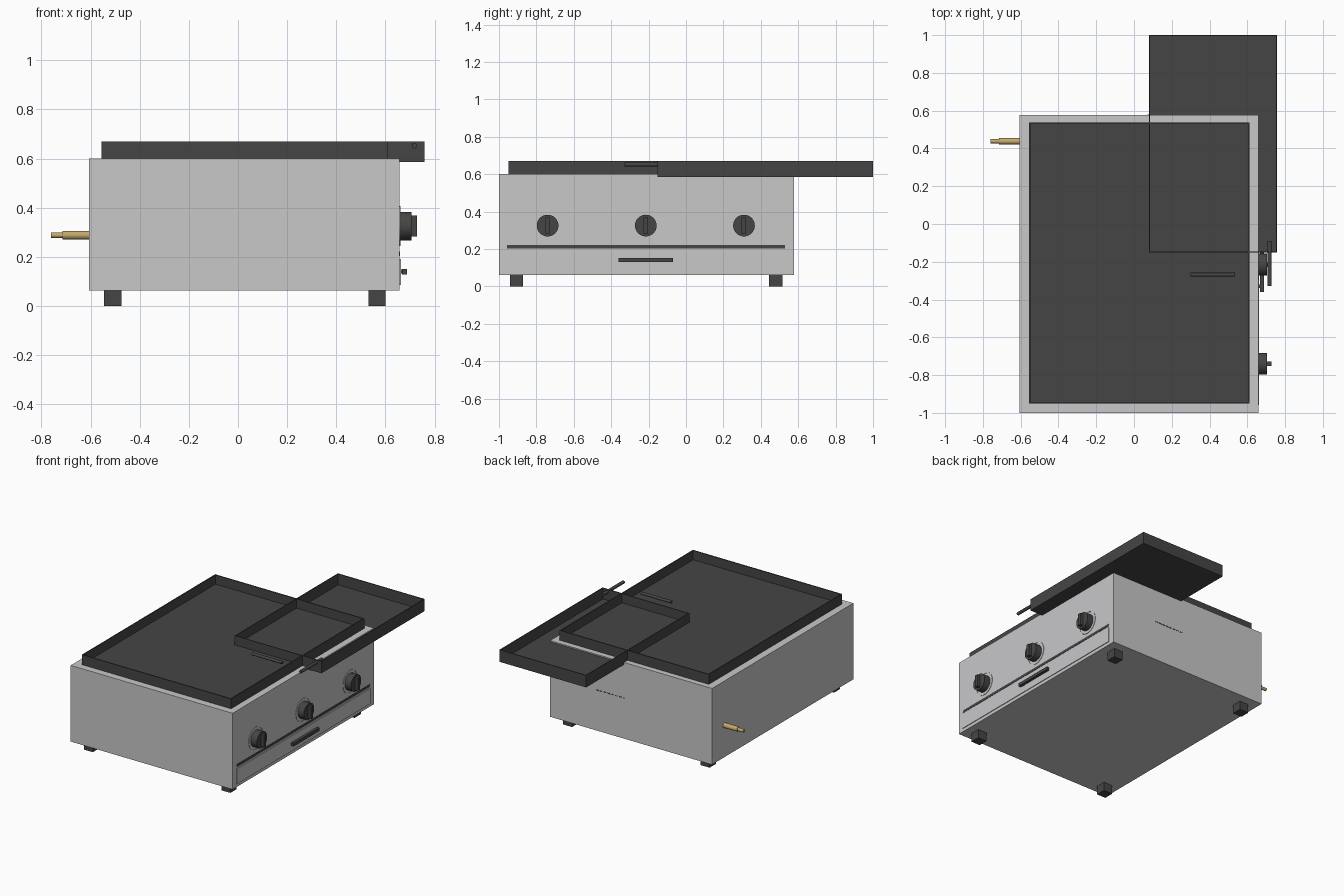
import bpy, bmesh, math
from mathutils import Vector

cube = bpy.data.objects.get("Cube")
if cube:
    bpy.data.objects.remove(cube, do_unlink=True)


def material(name, rgb):
    m = bpy.data.materials.new(name)
    m.use_nodes = True
    m.diffuse_color = (*rgb, 1)
    m.node_tree.nodes["Principled BSDF"].inputs["Base Color"].default_value = (*rgb, 1)
    return m


STEEL = material("brushed steel", (0.58, 0.58, 0.59))
DARK = material("dark iron", (0.06, 0.06, 0.06))
BRASS = material("brass", (0.55, 0.40, 0.15))


def finish(name, bm, mat, smooth=False):
    bmesh.ops.recalc_face_normals(bm, faces=bm.faces)
    mesh = bpy.data.meshes.new(name)
    bm.to_mesh(mesh)
    bm.free()
    mesh.materials.append(mat)
    ob = bpy.data.objects.new(name, mesh)
    bpy.context.collection.objects.link(ob)
    if smooth:
        bpy.ops.object.select_all(action='DESELECT')
        ob.select_set(True)
        bpy.context.view_layer.objects.active = ob
        bpy.ops.object.shade_smooth_by_angle(angle=math.radians(35))
    return ob


def box_mesh(lo, hi):
    lo, hi = Vector(lo), Vector(hi)
    bm = bmesh.new()
    bmesh.ops.create_cube(bm, size=1)
    bmesh.ops.scale(bm, vec=hi - lo, verts=bm.verts)
    bmesh.ops.translate(bm, vec=(lo + hi) / 2, verts=bm.verts)
    return bm


def box(name, lo, hi, mat):
    return finish(name, box_mesh(lo, hi), mat)


def tray(name, lo, hi, wall, floor):
    # Open pan: inset the top face and sink it to the floor height
    bm = box_mesh(lo, hi)
    bm.normal_update()
    top = [f for f in bm.faces if f.normal.z > 0.9]
    bmesh.ops.inset_region(bm, faces=top, thickness=wall, use_even_offset=True)
    sunk = bmesh.ops.extrude_discrete_faces(bm, faces=top)["faces"]
    for v in sunk[0].verts:
        v.co.z = floor
    return finish(name, bm, DARK)


def rod(name, start, end, radius, mat, sides=24):
    a, b = Vector(start), Vector(end)
    bm = bmesh.new()
    bmesh.ops.create_cone(bm, cap_ends=True, segments=sides, radius1=radius,
                          radius2=radius, depth=(b - a).length)
    turn = Vector((0, 0, 1)).rotation_difference(b - a).to_matrix()
    bmesh.ops.rotate(bm, cent=(0, 0, 0), matrix=turn, verts=bm.verts)
    bmesh.ops.translate(bm, vec=(a + b) / 2, verts=bm.verts)
    return finish(name, bm, mat, smooth=True)


def flat_ring(name, centre, inner, outer, depth, mat, sides=32):
    # Thin washer lying on the control panel
    bm = bmesh.new()
    loops = []
    for r, x in ((inner, 0), (inner, depth), (outer, depth), (outer, 0)):
        loops.append([bm.verts.new(Vector(centre) + Vector(
            (x, r * math.cos(math.tau * i / sides), r * math.sin(math.tau * i / sides))))
            for i in range(sides)])
    for k in range(4):
        p, q = loops[k], loops[(k + 1) % 4]
        for i in range(sides):
            j = (i + 1) % sides
            bm.faces.new((p[i], p[j], q[j], q[i]))
    return finish(name, bm, mat)


# Housing and feet
PANEL = 0.658
box("housing", (-0.607, -1, 0.062), (PANEL, 0.577, 0.6), STEEL)
for side, x in (("right", -0.51), ("left", 0.565)):
    for end, y in (("front", -0.907), ("back", 0.48)):
        box(f"{end}_{side}_foot", (x - 0.035, y - 0.035, 0), (x + 0.035, y + 0.035, 0.065), DARK)

# Cooking plate and the wide pan lying across it
tray("griddle_plate", (-0.555, -0.95, 0.595), (0.611, 0.538, 0.67), 0.008, 0.605)
tray("side_pan", (0.08, -0.152, 0.585), (0.758, 1, 0.67), 0.006, 0.592)

# Loose handles
rod("pan_handle", (0.718, -0.328, 0.652), (0.718, -0.09, 0.652), 0.011, DARK)
rod("plate_handle", (0.3, -0.268, 0.645), (0.535, -0.268, 0.645), 0.01, DARK)

# Control knobs
for i, y in enumerate((-0.74, -0.215, 0.31)):
    z = 0.325
    flat_ring(f"dial_ring_{i}", (PANEL, y, z), 0.076, 0.081, 0.003, STEEL)
    rod(f"knob_{i}", (PANEL, y, z), (0.705, y, z), 0.058, DARK, 32)
    box(f"knob_grip_{i}", (0.7, y - 0.012, z - 0.043), (0.729, y + 0.012, z + 0.043), DARK)

# Drawer front, shadow gap and pull
box("drawer_front", (0.65, -0.957, 0.085), (0.663, 0.53, 0.192), STEEL)
box("drawer_gap", (0.655, -0.957, 0.203), (0.66, 0.53, 0.221), DARK)
box("drawer_pull", (0.668, -0.36, 0.129), (0.687, -0.07, 0.151), DARK)
for y in (-0.33, -0.1):
    box("pull_post", (0.66, y - 0.01, 0.132), (0.67, y + 0.01, 0.148), DARK)

# Row of small vents on the back
for i in range(8):
    x = 0.08 + i * 0.03
    box(f"vent_{i}", (x - 0.009, 0.575, 0.346), (x + 0.009, 0.5785, 0.352), DARK)

# Gas inlet
rod("gas_inlet", (-0.6, 0.438, 0.288), (-0.715, 0.438, 0.288), 0.017, BRASS)
rod("gas_nozzle", (-0.71, 0.438, 0.288), (-0.76, 0.438, 0.288), 0.011, BRASS)
